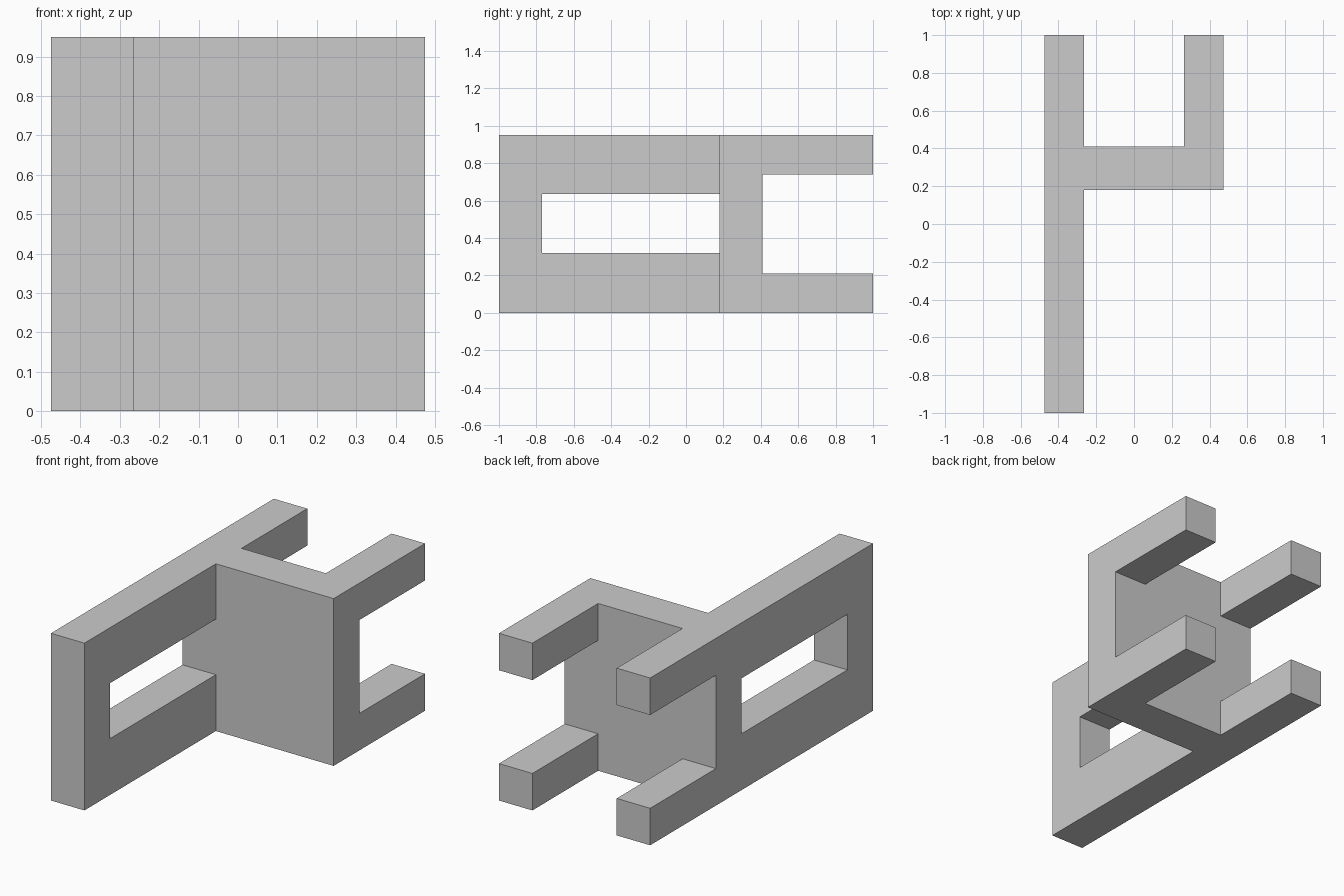
import bpy
import bmesh
from itertools import product

if "Cube" in bpy.data.objects:
    bpy.data.objects.remove(bpy.data.objects["Cube"])

# Break lines of the block along each axis
XS = [-0.475, -0.265, 0.265, 0.475]
YS = [-1.0, -0.77, 0.18, 0.41, 1.0]
ZS = [0.0, 0.21, 0.32, 0.635, 0.74, 0.95]
COUNT = (len(XS) - 1, len(YS) - 1, len(ZS) - 1)


def solid(c):
    x, y, z = c
    if any(i < 0 or i >= n for i, n in zip(c, COUNT)):
        return False
    if y == 0:                       # front end of the long side wall
        return x == 0
    if y == 1:                       # side wall with its window
        return x == 0 and z != 2
    if y == 2:                       # full cross plate
        return True
    return x != 1 and z in (0, 4)    # four rear prongs


bm = bmesh.new()
verts = {}


def vert(key):
    if key not in verts:
        verts[key] = bm.verts.new((XS[key[0]], YS[key[1]], ZS[key[2]]))
    return verts[key]


# Outer skin: one quad wherever solid meets air
for cell in product(*map(range, COUNT)):
    if not solid(cell):
        continue
    for axis, side in product(range(3), (0, 1)):
        near = list(cell)
        near[axis] += 1 if side else -1
        if solid(near):
            continue
        u, v = (axis + 1) % 3, (axis + 2) % 3
        ring = []
        for du, dv in ((0, 0), (1, 0), (1, 1), (0, 1)):
            key = list(cell)
            key[axis] += side
            key[u] += du
            key[v] += dv
            ring.append(vert(tuple(key)))
        bm.faces.new(ring if side else ring[::-1])

# Merge coplanar quads into large flat faces
bmesh.ops.dissolve_limit(bm, angle_limit=0.01, verts=bm.verts[:], edges=bm.edges[:])
bmesh.ops.recalc_face_normals(bm, faces=bm.faces[:])

mesh = bpy.data.meshes.new("pronged_bracket")
bm.to_mesh(mesh)
bm.free()
bpy.context.collection.objects.link(bpy.data.objects.new("pronged_bracket", mesh))
